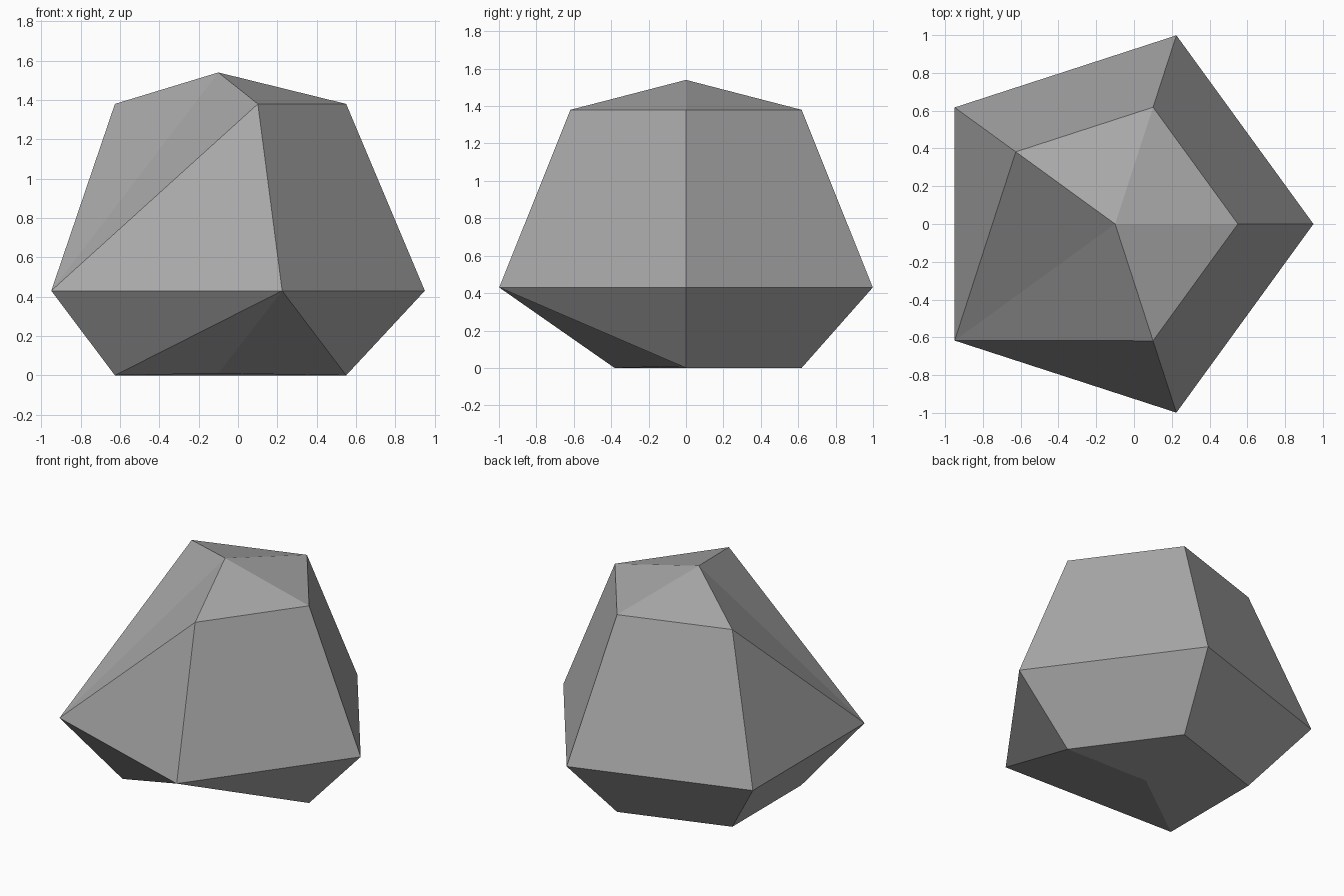
import bpy
import bmesh
from math import cos, sin, tau

default_cube = bpy.data.objects.get("Cube")
if default_cube:
    bpy.data.objects.remove(default_cube, do_unlink=True)

SIDES = 5
AXIS_X = -0.1

# Stone colour
stone_grey = bpy.data.materials.new("stone_grey")
stone_grey.use_nodes = True
colour = (0.4, 0.4, 0.4, 1)
stone_grey.diffuse_color = colour
stone_grey.node_tree.nodes["Principled BSDF"].inputs["Base Color"].default_value = colour

bm = bmesh.new()


def ring(radius, z, skip=None):
    """Five corners around the axis, leaving out one index if asked."""
    return [None if i == skip else
            bm.verts.new((AXIS_X + radius * cos(tau * i / SIDES),
                          radius * sin(tau * i / SIDES), z))
            for i in range(SIDES)]


def cap_and_band(rim, apex_z, middle):
    """Join the middle ring to a rim, and the rim to an apex.
    A missing rim corner falls back to the middle corner, chipping the stone."""
    apex = bm.verts.new((AXIS_X, 0, apex_z))
    rim = [r or m for r, m in zip(rim, middle)]
    for i in range(SIDES):
        j = (i + 1) % SIDES
        bm.faces.new(dict.fromkeys((middle[i], middle[j], rim[j], rim[i])))
        bm.faces.new((apex, rim[i], rim[j]))


# Wide belt, chipped crown and chipped base
belt = ring(1.05, 0.43)
cap_and_band(ring(0.65, 1.38, skip=3), 1.54, belt)
cap_and_band(ring(0.65, 0, skip=4), 0.01, belt)
bmesh.ops.recalc_face_normals(bm, faces=bm.faces)

mesh = bpy.data.meshes.new("faceted_stone")
bm.to_mesh(mesh)
bm.free()
mesh.materials.append(stone_grey)
stone = bpy.data.objects.new("faceted_stone", mesh)
bpy.context.collection.objects.link(stone)
